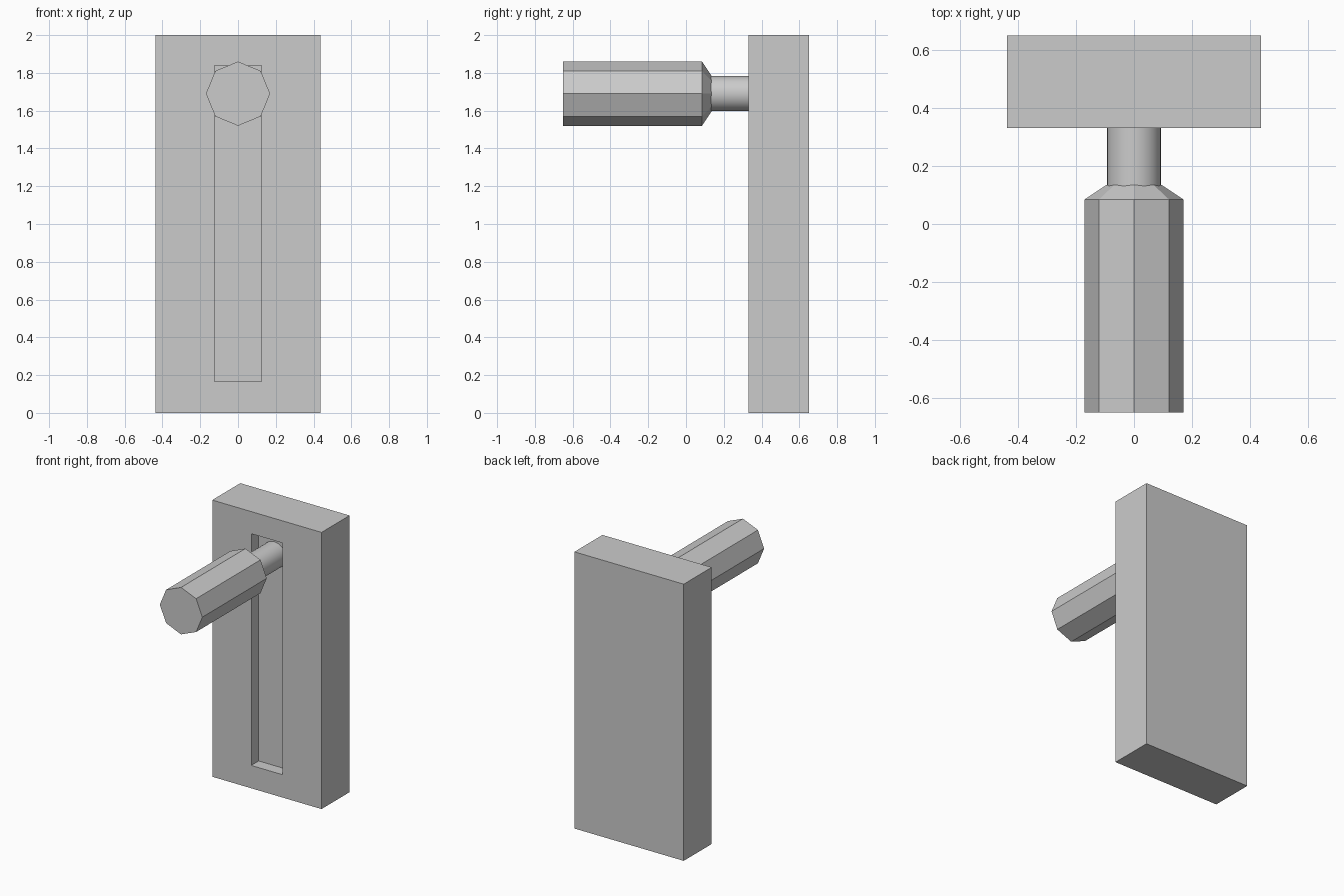
import bpy
import bmesh
import math
from mathutils import Matrix, Vector

cube = bpy.data.objects.get("Cube")
if cube:
    bpy.data.objects.remove(cube, do_unlink=True)

grey = bpy.data.materials.new("plain_grey")
grey.use_nodes = True
colour = (0.6, 0.6, 0.6, 1)
grey.diffuse_color = colour
grey.node_tree.nodes["Principled BSDF"].inputs["Base Color"].default_value = colour

HALF_W, HEIGHT = 0.437, 2.0
FRONT, BACK = 0.33, 0.65
SLOT_HALF_W, SLOT_LOW, SLOT_HIGH, SLOT_DEPTH = 0.125, 0.165, 1.84, 0.085
AXIS_Z = 1.69


def finish(bm, name):
    bmesh.ops.recalc_face_normals(bm, faces=bm.faces)
    mesh = bpy.data.meshes.new(name)
    bm.to_mesh(mesh)
    bm.free()
    mesh.materials.append(grey)
    obj = bpy.data.objects.new(name, mesh)
    bpy.context.collection.objects.link(obj)
    return obj


def lathe(name, sides, profile):
    """Closed solid around the lever axis from (y, radius) rings."""
    bm = bmesh.new()
    rings = []
    for y, r in profile:
        angles = [math.tau * i / sides for i in range(sides)]
        rings.append([bm.verts.new((r * math.cos(a), y, AXIS_Z + r * math.sin(a)))
                      for a in angles])
    for a, b in zip(rings, rings[1:]):
        for i in range(sides):
            j = (i + 1) % sides
            bm.faces.new((a[i], a[j], b[j], b[i]))
    bm.faces.new(rings[0])
    bm.faces.new(rings[-1])
    return finish(bm, name)


# Backing plate with a recessed slot in its front face
bm = bmesh.new()
size = Vector((2 * HALF_W, BACK - FRONT, HEIGHT))
centre = Vector((0, (FRONT + BACK) / 2, HEIGHT / 2))
bmesh.ops.create_cube(bm, size=1, matrix=Matrix.LocRotScale(centre, None, size))
bm.normal_update()
front = min(bm.faces, key=lambda f: f.calc_center_median().y)
bmesh.ops.inset_individual(bm, faces=[front], thickness=0.1)
for v in front.verts:
    v.co.x = math.copysign(SLOT_HALF_W, v.co.x)
    v.co.z = SLOT_HIGH if v.co.z > HEIGHT / 2 else SLOT_LOW
floor = bmesh.ops.extrude_discrete_faces(bm, faces=[front])["faces"][0]
bmesh.ops.translate(bm, verts=floor.verts, vec=(0, SLOT_DEPTH, 0))
finish(bm, "slotted_plate")

# Faceted handle with a tapered neck
lathe("lever_handle", 8, [(-0.65, 0.17), (0.085, 0.17), (0.135, 0.095)])

# Smooth round shaft running into the slot
shaft = lathe("lever_shaft", 32, [(0.12, 0.093), (FRONT + SLOT_DEPTH, 0.093)])
bpy.ops.object.select_all(action="DESELECT")
shaft.select_set(True)
bpy.context.view_layer.objects.active = shaft
bpy.ops.object.shade_smooth_by_angle(angle=math.radians(40))
